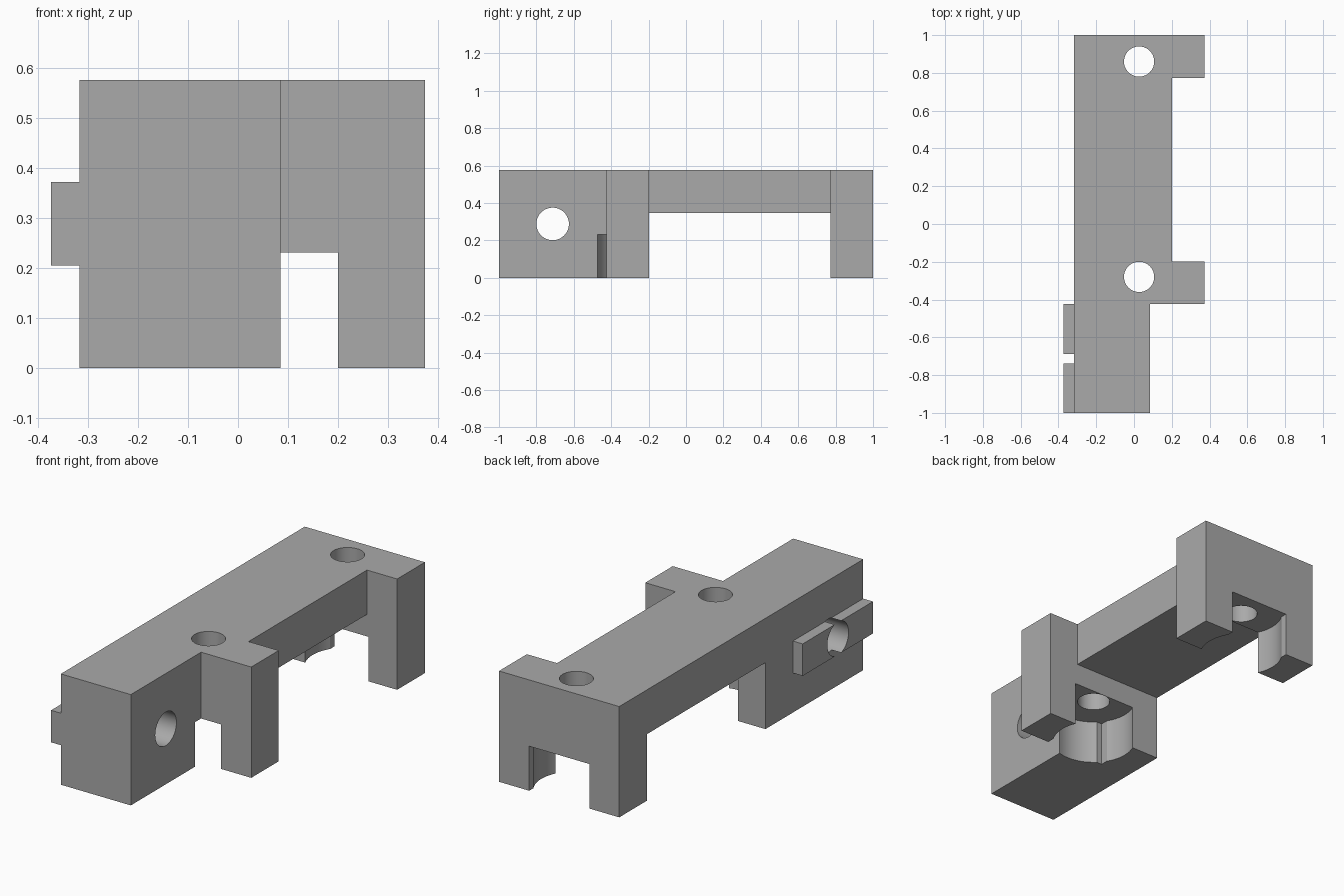
import bpy
import bmesh
from mathutils import Matrix, Vector

default = bpy.data.objects.get("Cube")
if default:
    bpy.data.objects.remove(default, do_unlink=True)

# Single plain grey
grey = bpy.data.materials.new("plain grey")
grey.use_nodes = True
colour = (0.4, 0.4, 0.4, 1)
grey.diffuse_color = colour
grey.node_tree.nodes["Principled BSDF"].inputs["Base Color"].default_value = colour

TOP = 0.575          # overall height
RECESS = 0.231       # depth of the underside pockets
HOLE_X = 0.027       # line of the two vertical holes
BACK, FOOT_IN, FOOT_OUT, LEG_IN = 1.0, -0.199, -0.424, 0.772


def add_object(name, bm):
    bmesh.ops.recalc_face_normals(bm, faces=bm.faces)
    mesh = bpy.data.meshes.new(name)
    bm.to_mesh(mesh)
    bm.free()
    mesh.materials.append(grey)
    obj = bpy.data.objects.new(name, mesh)
    bpy.context.collection.objects.link(obj)
    return obj


def box(name, low, high):
    low, high = Vector(low), Vector(high)
    bm = bmesh.new()
    place = Matrix.Translation((low + high) / 2) @ Matrix.Diagonal((*(high - low), 1))
    bmesh.ops.create_cube(bm, size=1, matrix=place)
    return add_object(name, bm)


def cylinder(name, centre, radius, depth, axis="Z"):
    bm = bmesh.new()
    turn = Matrix.Rotation(1.5707963, 4, "Y") if axis == "X" else Matrix()
    bmesh.ops.create_cone(bm, cap_ends=True, segments=64, radius1=radius, radius2=radius,
                          depth=depth, matrix=Matrix.Translation(centre) @ turn)
    return add_object(name, bm)


def combine(target, tool, operation="DIFFERENCE"):
    mod = target.modifiers.new(tool.name, "BOOLEAN")
    mod.operation = operation
    mod.solver = "EXACT"
    mod.object = tool
    bpy.context.view_layer.objects.active = target
    bpy.ops.object.modifier_apply(modifier=mod.name)
    bpy.data.objects.remove(tool, do_unlink=True)


# Body: plan outline pulled up to full height
outline = [(-0.317, -1), (0.085, -1), (0.085, FOOT_OUT), (0.373, FOOT_OUT),
           (0.373, FOOT_IN), (0.2, FOOT_IN), (0.2, LEG_IN), (0.373, LEG_IN),
           (0.373, BACK), (-0.317, BACK)]
bm = bmesh.new()
face = bm.faces.new([bm.verts.new((x, y, 0)) for x, y in outline])
extruded = bmesh.ops.extrude_face_region(bm, geom=[face])["geom"]
bmesh.ops.translate(bm, vec=(0, 0, TOP),
                    verts=[v for v in extruded if isinstance(v, bmesh.types.BMVert)])
body = add_object("bracket_body", bm)

# Open span between the legs
combine(body, box("span_cutter", (-1, FOOT_IN, -0.1), (1, LEG_IN, 0.345)))

# Side rail, joined to the body
combine(body, box("side_rail", (-0.373, -1, 0.205), (-0.3, FOOT_OUT, 0.371)), "UNION")

# Vertical holes, each with a slotted round pocket underneath
for y, start, end in ((0.86, LEG_IN - 0.05, BACK + 0.1), (-0.28, FOOT_OUT, FOOT_IN + 0.05)):
    combine(body, box("slot_cutter", (HOLE_X - 0.173, start, -0.1),
                      (HOLE_X + 0.173, end, RECESS)))
    combine(body, cylinder("pocket_cutter", (HOLE_X, y, RECESS - 0.2), 0.202, 0.4))
    combine(body, cylinder("hole_cutter", (HOLE_X, y, 0.4), 0.08, 1.2))

# Cross hole through the front block and rail
combine(body, cylinder("cross_hole_cutter", (0, -0.713, 0.288), 0.087, 2, "X"))

# Smooth bores, crisp edges
bpy.ops.object.select_all(action="DESELECT")
body.select_set(True)
bpy.context.view_layer.objects.active = body
bpy.ops.object.shade_smooth_by_angle(angle=0.52)
